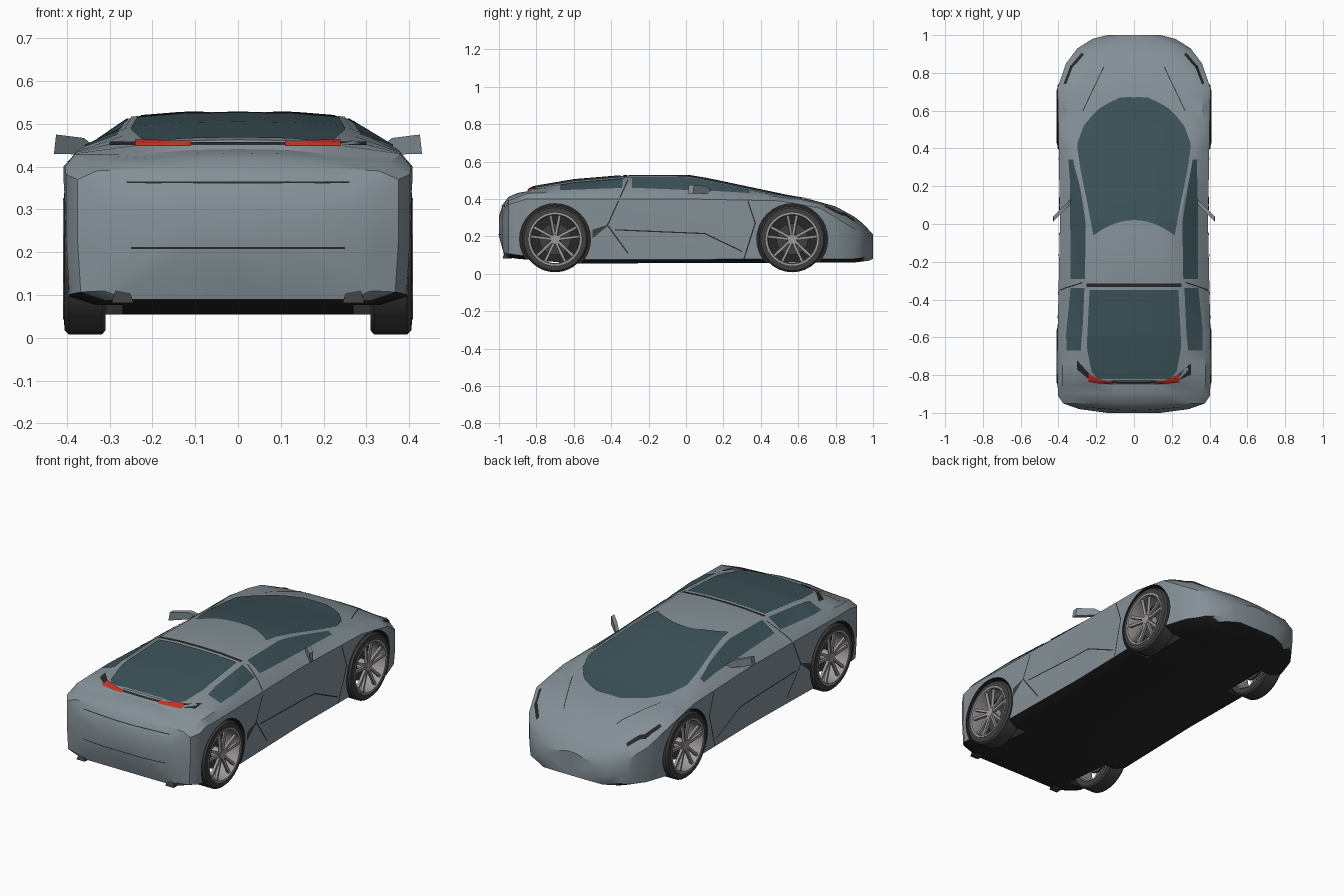
import bpy, bmesh, math
from mathutils import Vector, Matrix
from mathutils.bvhtree import BVHTree

if "Cube" in bpy.data.objects:
    bpy.data.objects.remove(bpy.data.objects["Cube"])
made = []


def material(name, rgb, rough=0.5):
    m = bpy.data.materials.new(name)
    m.use_nodes = True
    m.diffuse_color = (*rgb, 1)
    shader = m.node_tree.nodes["Principled BSDF"]
    shader.inputs["Base Color"].default_value = (*rgb, 1)
    shader.inputs["Roughness"].default_value = rough
    return m


paint = material("paint", (.23, .28, .31))
black = material("black", (.02, .02, .02))
glass = material("glass", (.045, .085, .1), .3)
rubber = material("rubber", (.05, .05, .05))
alloy = material("alloy", (.34, .32, .33))
red = material("red_lens", (.55, .03, .02))


def finish(name, bm, *mats, solid=True):
    if solid:
        bmesh.ops.recalc_face_normals(bm, faces=bm.faces)
    mesh = bpy.data.meshes.new(name)
    bm.to_mesh(mesh)
    bm.free()
    ob = bpy.data.objects.new(name, mesh)
    bpy.context.collection.objects.link(ob)
    for m in mats:
        mesh.materials.append(m)
    made.append(ob)
    return ob


def at(profile, y):
    """Linear lookup along a lengthwise profile."""
    if y <= profile[0][0]:
        return profile[0][1]
    for (a, p), (b, q) in zip(profile, profile[1:]):
        if y <= b:
            return p + (q - p) * (y - a) / (b - a)
    return profile[-1][1]


# Lengthwise profiles of the shell
WIDTH = [(-1, .14), (-.98, .29), (-.95, .375), (-.91, .402), (-.75, .408), (0, .392),
         (.5, .4), (.72, .405), (.85, .36), (.93, .3), (.98, .22), (1, .14)]
BELT_W = [(-1, .1), (-.98, .24), (-.95, .33), (-.85, .38), (-.6, .375), (-.3, .345),
          (.2, .345), (.45, .365), (.7, .36), (.85, .31), (.93, .25), (1, .11)]
EDGE_W = [(-1, .05), (-.97, .17), (-.85, .225), (-.7, .268), (-.3, .25), (0, .245),
          (.2, .275), (.42, .315), (.6, .3), (.8, .26), (.95, .16), (1, .07)]
BOTTOM = [(-1, .2), (-.97, .09), (-.9, .08), (-.6, .055), (.9, .06), (.98, .07), (1, .08)]
SHOULDER = [(-1, .27), (-.95, .37), (-.85, .4), (0, .4), (.5, .39), (.72, .35),
            (.85, .27), (.95, .21), (1, .17)]
BELT_Z = [(-1, .29), (-.95, .39), (-.85, .43), (-.3, .45), (.2, .43), (.45, .415),
          (.6, .4), (.72, .375), (.85, .32), (.95, .245), (1, .19)]
TOP = [(-1, .31), (-.98, .37), (-.95, .41), (-.9, .432), (-.85, .441), (-.828, .463),
       (-.6, .502), (-.3, .527), (0, .527), (.12, .507), (.55, .416), (.67, .396),
       (.8, .36), (.9, .305), (.95, .265), (1, .21)]


def section(y):
    w, zb, zs, zt = (at(p, y) for p in (WIDTH, BOTTOM, SHOULDER, TOP))
    edge = at(EDGE_W, y)
    half = [(0, zb), (w * .82, zb), (w * .98, zb + .02), (w, (zb + zs) / 2), (w, zs),
            (at(BELT_W, y), at(BELT_Z, y)), (edge, zt - .012), (edge / 2, zt - .002), (0, zt)]
    ring = half + [(-x, z) for x, z in half[-2:0:-1]]
    return [Vector((x, y, z)) for x, z in ring]


# Body shell
profiles = (WIDTH, BELT_W, EDGE_W, BOTTOM, SHOULDER, BELT_Z, TOP)
bm = bmesh.new()
rings = [[bm.verts.new(p) for p in section(y)] for y in sorted({k for p in profiles for k, _ in p})]
for a, b in zip(rings, rings[1:]):
    for i in range(len(a)):
        j = (i + 1) % len(a)
        bm.faces.new((a[i], a[j], b[j], b[i]))
bm.faces.new(rings[0])
bm.faces.new(rings[-1])
bmesh.ops.recalc_face_normals(bm, faces=bm.faces)
for f in bm.faces:
    f.material_index = int(f.normal.z < -.75)
body = finish("body_shell", bm, paint, black)

# Wheel arches cut into the shell
AXLES = {"rear": -.70, "front": .568}
HUB_Z = .185
bpy.context.view_layer.objects.active = body
for y in AXLES.values():
    for s in (-1, 1):
        bm = bmesh.new()
        place = Matrix.Translation((s * .43, y, HUB_Z)) @ Matrix.Rotation(math.pi / 2, 4, 'Y')
        bmesh.ops.create_cone(bm, cap_ends=True, segments=32, radius1=.19, radius2=.19,
                              depth=.32, matrix=place)
        for f in bm.faces:
            f.material_index = 1
        cutter = finish("arch_cutter", bm, paint, black)
        made.remove(cutter)
        cutter.hide_render = True
        mod = body.modifiers.new("arch", 'BOOLEAN')
        mod.object, mod.operation, mod.solver = cutter, 'DIFFERENCE', 'EXACT'
        bpy.ops.object.modifier_apply(modifier=mod.name)
        bpy.data.objects.remove(cutter)

bm = bmesh.new()
bm.from_mesh(body.data)
tree = BVHTree.FromBMesh(bm)
bm.free()
DOWN, FORWARD = Vector((0, 0, -1)), Vector((0, 1, 0))


def drape(name, rows, d, mat, lift=.004):
    """Lay a grid of points on the body along direction d."""
    bm = bmesh.new()
    grid = []
    for row in rows:
        line = []
        for p in row:
            hit, n = tree.ray_cast(p - d * 2, d, 4)[:2]
            if hit is None:
                hit, n = tree.find_nearest(p)[:2]
            line.append(bm.verts.new(hit + n * lift))
        grid.append(line)
    for a, b in zip(grid, grid[1:]):
        for i in range(len(a) - 1):
            f = bm.faces.new((a[i], a[i + 1], b[i + 1], b[i]))
            f.normal_update()
            if f.normal.dot(d) > 0:
                f.normal_flip()
    return finish(name, bm, mat, solid=False)


def strip(name, path, d, mat=black, width=.006):
    """Lay a narrow band on the body along a path."""
    path = [Vector(p) for p in path]
    rows = []
    for a, b in zip(path, path[1:]):
        side = (b - a).cross(d).normalized() * width / 2
        rows += [[a.lerp(b, i / 8) - side, a.lerp(b, i / 8) + side] for i in range(9)]
    drape(name, rows, d, mat, .003)


def top_glass(name, outline, bow):
    y0, y1 = outline[0][0], outline[-1][0]
    rows = []
    for i in range(25):
        t = i / 24
        y = y0 + (y1 - y0) * t
        rows.append([Vector((u / 6 * at(outline, y), y + bow * (1 - t) ** 3 * (1 - (u / 6) ** 2), 0))
                     for u in range(-6, 7)])
    drape(name, rows, DOWN, glass)


# Windscreen and rear window
top_glass("windscreen", [(-.06, .215), (.1, .245), (.3, .285), (.42, .302), (.52, .265),
                         (.6, .2), (.65, .12), (.67, .07)], .08)
top_glass("rear_window", [(-.82, .19), (-.78, .225), (-.65, .25), (-.35, .235)], 0)
strip("roof_seam", [(-.25, -.325, 0), (.25, -.325, 0)], DOWN, width=.018)
strip("tail_lip", [(-.3, 0, .452), (.3, 0, .452)], FORWARD, width=.008)
for z, w in ((.362, .26), (.21, .25)):
    strip("bumper_seam", [(-w, 0, z), (w, 0, z)], FORWARD, width=.004)


def mirror_housing(name, s):
    outline = [(.335, .447), (.36, .467), (.425, .475), (.43, .43), (.355, .428)]
    bm = bmesh.new()
    ends = [[bm.verts.new((s * x, .44 - x + dy, z)) for x, z in outline] for dy in (0, .028)]
    bm.faces.new(ends[0])
    bm.faces.new(ends[1])
    for i in range(len(outline)):
        j = (i + 1) % len(outline)
        bm.faces.new((ends[0][i], ends[0][j], ends[1][j], ends[1][i]))
    finish(name, bm, paint)


def lathe(bm, profile, n=32):
    """Spin a closed (x, radius) loop around the axle."""
    rings = []
    for k in range(n):
        a = 2 * math.pi * k / n
        rings.append([bm.verts.new((x, r * math.cos(a), r * math.sin(a))) for x, r in profile])
    for k in range(n):
        a, b = rings[k], rings[(k + 1) % n]
        for i in range(len(profile)):
            j = (i + 1) % len(profile)
            bm.faces.new((a[i], a[j], b[j], b[i]))


def wheel(label, s, y):
    place = Matrix.Translation((0, y, HUB_Z)) @ Matrix.Scale(s, 4, (1, 0, 0))
    # Tyre
    bm = bmesh.new()
    lathe(bm, [(.31, .14), (.31, .168), (.318, .177), (.395, .177), (.405, .168), (.407, .14)])
    bm.transform(place)
    finish(label + "_tyre", bm, rubber)
    # Rim with five pairs of spokes
    bm = bmesh.new()
    lathe(bm, [(.315, .134), (.315, .142), (.409, .142), (.409, .132), (.395, .128)])
    axle = Matrix.Rotation(math.pi / 2, 4, 'Y')
    bmesh.ops.create_cone(bm, cap_ends=True, segments=16, radius1=.032, radius2=.024, depth=.05,
                          matrix=Matrix.Translation((.372, 0, 0)) @ axle)
    for k in range(10):
        mid = 2 * math.pi * (k // 2) / 5 + math.pi / 2
        off = 1 if k % 2 else -1
        a, b = [Vector((x, r * math.cos(mid + off * w), r * math.sin(mid + off * w)))
                for x, r, w in ((.388, .02, .3), (.395, .134, .2))]
        turn = (b - a).to_track_quat('Z', 'X').to_matrix().to_4x4()
        size = Matrix.Diagonal((.014, .014, (b - a).length, 1))
        bmesh.ops.create_cube(bm, size=1, matrix=Matrix.Translation((a + b) / 2) @ turn @ size)
    bm.transform(place)
    finish(label + "_rim", bm, alloy)
    # Brake disc on its axle stub
    bm = bmesh.new()
    for r, x, depth in ((.085, .34, .012), (.025, .31, .1)):
        bmesh.ops.create_cone(bm, cap_ends=True, segments=24, radius1=r, radius2=r, depth=depth,
                              matrix=Matrix.Translation((x, 0, 0)) @ axle)
    bm.transform(place)
    finish(label + "_brake", bm, rubber)


# Everything that comes in left and right pairs
for s, hand in ((1, "left_"), (-1, "right_")):
    inward = Vector((-s, 0, 0))
    for axle_name, y in AXLES.items():
        wheel(hand + axle_name, s, y)
    mirror_housing(hand + "mirror", s)
    for part, y0, y1 in (("door_window", -.29, .34), ("quarter_window", -.67, -.34)):
        cols = [y0 + (y1 - y0) * i / 16 for i in range(17)]
        drape(hand + part, [[Vector((0, y, (at(BELT_Z, y) + .007) * (1 - t / 4) + (at(TOP, y) - .018) * t / 4))
                             for t in range(5)] for y in cols], inward, glass)
    for part, path in (("door_rear_seam", [(-.31, .5), (-.42, .26), (-.31, .11)]),
                       ("door_front_seam", [(.33, .39), (.37, .27), (.31, .08)]),
                       ("sill_crease", [(-.38, .235), (.1, .215), (.3, .12)])):
        strip(hand + part, [(0, y, z) for y, z in path], inward)
    drape(hand + "side_scoop", [[Vector((0, -.5, z)), Vector((0, -.42, z2))]
                                for z, z2 in ((.19, .255), (.235, .262))], inward, rubber)
    strip(hand + "headlamp", [(s * .365, .74, 0), (s * .33, .83, 0), (s * .27, .9, 0)], DOWN, black, .014)
    strip(hand + "bonnet_seam", [(s * .27, .6, 0), (s * .16, .83, 0)], DOWN, width=.004)
    # Tail lamp
    drape(hand + "tail_lamp", [[Vector((s * x, 0, z)) for x in (.11, .15, .19, .24)]
                               for z in (.4435, .448, .453, .457)], FORWARD, red, .006)
    # Exhaust fin
    bm = bmesh.new()
    bmesh.ops.create_cone(bm, cap_ends=True, segments=4, radius1=.036, radius2=.012, depth=.06,
                          matrix=Matrix.Translation((s * .27, -.955, .112)) @ Matrix.Rotation(math.pi / 4, 4, 'Z'))
    finish(hand + "exhaust_fin", bm, rubber)

bpy.ops.object.select_all(action='DESELECT')
for ob in made:
    ob.select_set(True)
bpy.context.view_layer.objects.active = body
bpy.ops.object.shade_smooth_by_angle(angle=math.radians(32))
